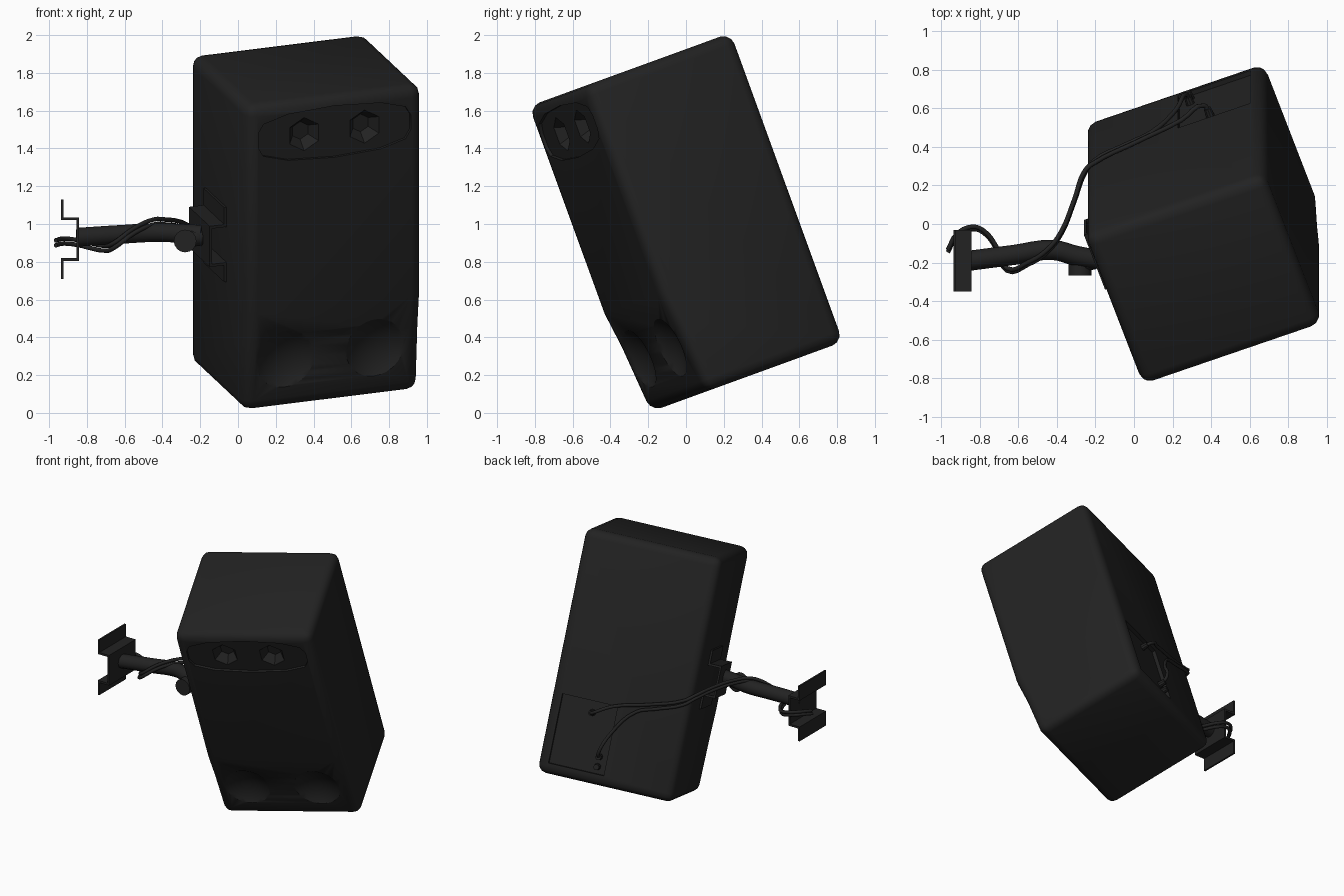
import bpy, bmesh, math
from mathutils import Matrix, Vector

if "Cube" in bpy.data.objects:
    bpy.data.objects.remove(bpy.data.objects["Cube"])

black = bpy.data.materials.new("soft_black")
black.diffuse_color = (0.016, 0.016, 0.016, 1)
black.use_nodes = True
black.node_tree.nodes["Principled BSDF"].inputs["Base Color"].default_value = black.diffuse_color

# Tilted frame of the cabinet: x = width, y = depth, z = height
M = (Matrix.Translation((0.36, 0, 1.0)) @ Matrix.Rotation(math.radians(20), 4, 'X')
     @ Matrix.Rotation(math.radians(20), 4, 'Z'))


def local(a, b, c):
    return M @ Vector((a, b, c))


def activate(o):
    bpy.ops.object.select_all(action='DESELECT')
    o.select_set(True)
    bpy.context.view_layer.objects.active = o


def finish(name, bm, smooth=35):
    bmesh.ops.recalc_face_normals(bm, faces=bm.faces)
    me = bpy.data.meshes.new(name)
    bm.to_mesh(me)
    bm.free()
    me.materials.append(black)
    o = bpy.data.objects.new(name, me)
    bpy.context.collection.objects.link(o)
    if smooth:
        activate(o)
        bpy.ops.object.shade_smooth_by_angle(angle=math.radians(smooth))
    return o


def prism(name, pts, lo, hi, place, smooth=0):
    """Extrude a 2D outline from lo to hi; place(u, v, w) gives the 3D point."""
    bm = bmesh.new()
    rings = [[bm.verts.new(place(u, v, w)) for u, v in pts] for w in (lo, hi)]
    n = len(pts)
    bm.faces.new(rings[0])
    bm.faces.new(rings[1][::-1])
    for i in range(n):
        j = (i + 1) % n
        bm.faces.new((rings[0][i], rings[0][j], rings[1][j], rings[1][i]))
    return finish(name, bm, smooth)


def cone(name, p, axis, r1, r2, depth, sides, smooth=35):
    bm = bmesh.new()
    rot = Vector(axis).to_track_quat('Z', 'Y').to_matrix().to_4x4()
    bmesh.ops.create_cone(bm, cap_ends=True, segments=sides, radius1=r1, radius2=r2,
                          depth=depth, matrix=Matrix.Translation(p) @ rot)
    return finish(name, bm, smooth)


def tube(name, pts, r, res=2):
    cu = bpy.data.curves.new(name, 'CURVE')
    cu.dimensions = '3D'
    cu.bevel_depth, cu.bevel_resolution = r, res
    cu.resolution_u, cu.use_fill_caps = 4, True
    s = cu.splines.new('BEZIER')
    s.bezier_points.add(len(pts) - 1)
    for bp, p in zip(s.bezier_points, pts):
        bp.co = p
        bp.handle_left_type = bp.handle_right_type = 'AUTO'
    cu.materials.append(black)
    o = bpy.data.objects.new(name, cu)
    bpy.context.collection.objects.link(o)
    activate(o)
    bpy.ops.object.convert(target='MESH')
    return o


# Cabinet: side profile with the lower front leaning back, rounded edges
W, D, H = 0.495, 0.4425, 0.87
side = [(-D, H), (D, H), (D, -H), (-0.385, -H), (-0.415, -0.5), (-D, -0.3)]
body = prism("cabinet", side, -W, W, lambda u, v, w: (w, u, v))
activate(body)
bev = body.modifiers.new("round", 'BEVEL')
bev.width, bev.segments = 0.06, 3
bev.limit_method, bev.angle_limit = 'ANGLE', math.radians(40)
bpy.ops.object.modifier_apply(modifier="round")


def cut(cutter):
    cutter.hide_render = True
    activate(body)
    m = body.modifiers.new("cut", 'BOOLEAN')
    m.operation, m.object, m.solver = 'DIFFERENCE', cutter, 'EXACT'
    bpy.ops.object.modifier_apply(modifier="cut")
    bpy.data.objects.remove(cutter)


# Recessed oval tweeter plate with two six-sided horns
half = [(0.43, 0.04), (0.40, 0.09), (0.26, 0.13), (0, 0.145)]
top = half + [(-x, z) for x, z in half[2::-1]]
oval = top + [(x, -z) for x, z in top[::-1]]
cut(prism("oval_cutter", oval, -0.6, -D + 0.018, lambda u, v, w: (u, w, v + 0.672)))
for x in (-0.165, 0.175):
    cut(cone("horn_cutter", (x, -D + 0.03, 0.672), (0, 1, 0), 0.12, 0.05, 0.1, 6, 0))

# Shallow woofer dishes
for x in (-0.265, 0.24):
    bm = bmesh.new()
    bmesh.ops.create_uvsphere(bm, u_segments=48, v_segments=32, radius=0.281,
                              matrix=Matrix.Translation((x, -0.636, -0.607)))
    cut(finish("woofer_cutter", bm))

# Connection recess in the back
rect = [(0.02, -0.296), (0.42, -0.296), (0.42, -0.79), (0.02, -0.79)]
cut(prism("terminal_cutter", rect, D - 0.025, 0.6, lambda u, v, w: (u, w, v)))
body.matrix_world = M
activate(body)
bpy.ops.object.shade_smooth_by_angle(angle=math.radians(35))

# Sockets in the back recess
back = M.to_3x3() @ Vector((0, 1, 0))
for i, (a, c) in enumerate([(0.19, -0.38), (0.08, -0.67), (0.08, -0.74)]):
    cone(f"socket_{i}", local(a, D - 0.005, c), back, 0.024, 0.02, 0.05, 10)

# Hat-shaped brackets on the wall and on the cabinet side
h = [(0, 0.21), (0.013, 0.21), (0.013, 0.115), (0.095, 0.115)]
inner = [(0, 0.1), (0.082, 0.1)]
hat = (h + [(o, -z) for o, z in h[::-1]]
       + [(o, -z) for o, z in inner] + inner[::-1])
prism("wall_bracket", hat, -0.16, 0.16, lambda u, v, w: (-0.937 + u, -0.19 + w, 0.92 + v))
prism("cabinet_bracket", hat, -0.16, 0.16,
      lambda u, v, w: local(-W - u, 0.03 + w, v - 0.01))

# Bent arm with its pivot
tube("arm", [(-0.85, -0.19, 0.93), (-0.62, -0.16, 0.945), (-0.42, -0.135, 0.955),
             (-0.30, -0.165, 0.95), (-0.19, -0.185, 0.945)], 0.052, 3)
cone("pivot", (-0.28, -0.23, 0.91), (0, 1, 0), 0.06, 0.06, 0.075, 16)
cone("pivot_bolt", (-0.245, -0.2, 0.925), (1, 0.3, 0.1), 0.045, 0.045, 0.1, 12)

# Two cables from the sockets, round the cabinet and along the arm
shared = [(-0.255, 0.27, 0.975), (-0.31, 0.12, 1.0), (-0.38, -0.05, 1.01), (-0.45, -0.14, 1.01),
          (-0.55, -0.205, 0.965), (-0.66, -0.235, 0.885), (-0.71, -0.13, 0.872),
          (-0.78, -0.04, 0.885), (-0.84, -0.02, 0.9), (-0.92, -0.06, 0.91), (-0.965, -0.14, 0.9)]
starts = [
    [(0.19, D, -0.38), (0.18, 0.485, -0.375), (0.05, 0.475, -0.30), (-0.2, 0.465, -0.23)],
    [(0.08, D, -0.67), (0.08, 0.485, -0.64), (0.02, 0.475, -0.48), (-0.12, 0.465, -0.30),
     (-0.25, 0.465, -0.25)],
]
for i, s in enumerate(starts):
    d = Vector((0, 0.006, 0.013)) * (1 - 2 * i)
    pts = [local(*p) for p in s] + [local(-0.44, 0.46, -0.145 - 0.03 * i)]
    tube(f"cable_{i}", pts + [Vector(p) + d for p in shared], 0.012)
